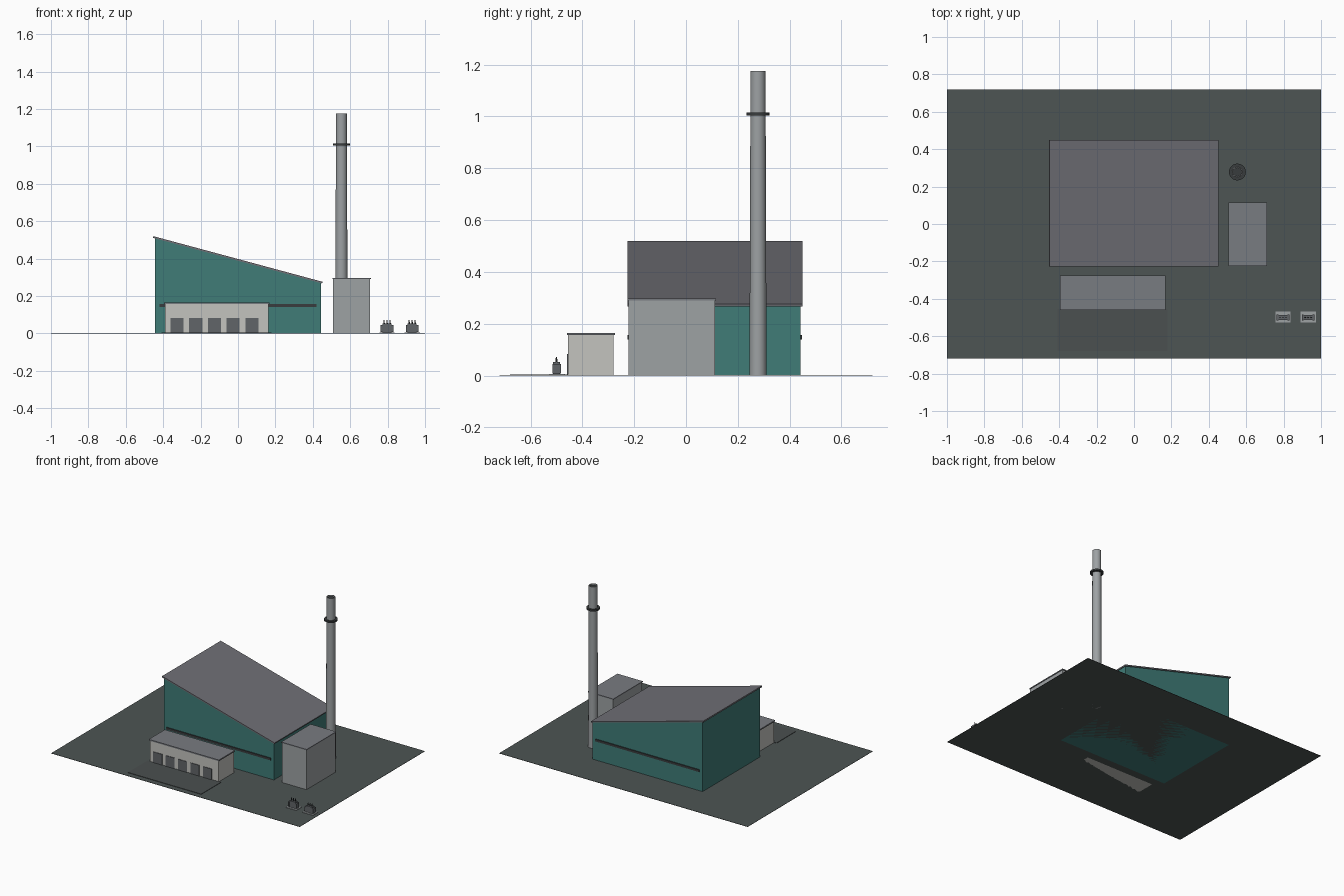
import bpy, bmesh, math

if "Cube" in bpy.data.objects:
    bpy.data.objects.remove(bpy.data.objects["Cube"], do_unlink=True)


def material(name, r, g, b):
    m = bpy.data.materials.new(name)
    m.use_nodes = True
    m.diffuse_color = (r, g, b, 1)
    m.node_tree.nodes["Principled BSDF"].inputs["Base Color"].default_value = (r, g, b, 1)
    return m


asphalt = material("asphalt", 0.075, 0.09, 0.088)
paving = material("dark paving", 0.07, 0.08, 0.08)
teal = material("teal cladding", 0.05, 0.2, 0.185)
roof_grey = material("roof grey", 0.16, 0.16, 0.18)
cap_grey = material("parapet grey", 0.19, 0.2, 0.22)
pale = material("pale wall", 0.55, 0.55, 0.52)
steel = material("steel grey", 0.34, 0.36, 0.37)
door_grey = material("door grey", 0.12, 0.13, 0.14)
trim = material("dark trim", 0.04, 0.045, 0.047)


def finish(bm, name, mat):
    bmesh.ops.recalc_face_normals(bm, faces=bm.faces)
    me = bpy.data.meshes.new(name)
    bm.to_mesh(me)
    bm.free()
    me.materials.append(mat)
    ob = bpy.data.objects.new(name, me)
    bpy.context.collection.objects.link(ob)
    return ob


def prism(name, profile, y0, y1, mat):
    """Extrude an x-z profile from y0 to y1."""
    bm = bmesh.new()
    face = bm.faces.new([bm.verts.new((x, y0, z)) for x, z in profile])
    out = bmesh.ops.extrude_face_region(bm, geom=[face])
    for v in out["geom"]:
        if isinstance(v, bmesh.types.BMVert):
            v.co.y = y1
    return finish(bm, name, mat)


def box(name, x0, x1, y0, y1, z0, z1, mat):
    return prism(name, [(x0, z0), (x1, z0), (x1, z1), (x0, z1)], y0, y1, mat)


def lathe(name, profile, x, y, mat, sides=24):
    """Spin an r-z profile about a vertical axis, closing any open ends."""
    bm = bmesh.new()
    rings = []
    for r, z in profile:
        rings.append([bm.verts.new((x + r * math.cos(math.tau * i / sides),
                                    y + r * math.sin(math.tau * i / sides), z))
                      for i in range(sides)])
    for a, b in zip(rings, rings[1:]):
        for i in range(sides):
            j = (i + 1) % sides
            bm.faces.new((a[i], a[j], b[j], b[i]))
    bm.faces.new(rings[0])
    bm.faces.new(rings[-1])
    ob = finish(bm, name, mat)
    bpy.ops.object.select_all(action="DESELECT")
    ob.select_set(True)
    bpy.context.view_layer.objects.active = ob
    bpy.ops.object.shade_smooth_by_angle(angle=math.radians(35))
    return ob


# Site
box("ground", -1, 1, -0.72, 0.72, 0, 0.002, asphalt)
box("forecourt", -0.41, 0.18, -0.68, -0.455, 0.002, 0.005, paving)

# Main hall with a single-pitch roof
prism("hall_walls", [(-0.443, 0), (0.443, 0), (0.443, 0.269), (-0.443, 0.508)],
      -0.22, 0.442, teal)
prism("hall_roof", [(-0.455, 0.511), (0.45, 0.267), (0.452, 0.276), (-0.453, 0.52)],
      -0.226, 0.449, roof_grey)
for side, y0, y1 in (("front", -0.226, -0.219), ("back", 0.441, 0.448)):
    box("hall_band_" + side, -0.42, 0.42, y0, y1, 0.14, 0.156, trim)

# Low annex with a row of doors
box("annex_walls", -0.39, 0.162, -0.455, -0.28, 0, 0.156, pale)
box("annex_roof", -0.396, 0.168, -0.46, -0.275, 0.156, 0.165, cap_grey)
for i in range(5):
    x = -0.361 + i * 0.1
    box(f"annex_door_{i + 1}", x, x + 0.07, -0.459, -0.454, 0.002, 0.083, door_grey)

# Tall plant block
box("plant_block", 0.508, 0.706, -0.221, 0.111, 0, 0.29, steel)
box("plant_block_cap", 0.505, 0.71, -0.225, 0.115, 0.29, 0.297, cap_grey)

# Chimney with an open top and a collar
SX, SY = 0.553, 0.278
lathe("chimney", [(0.033, 0), (0.029, 1.175), (0.024, 1.175), (0.024, 1.1)],
      SX, SY, steel)
lathe("chimney_flue", [(0.0235, 1.1), (0.0235, 1.165)], SX, SY, trim)
lathe("chimney_collar", [(0.045, 1.004), (0.045, 1.016)], SX, SY, trim)

# Transformers on pads
for n, x in enumerate((0.797, 0.931), 1):
    box(f"transformer_pad_{n}", x - 0.041, x + 0.041, -0.527, -0.468, 0.002, 0.006, steel)
    box(f"transformer_body_{n}", x - 0.024, x + 0.024, -0.513, -0.486, 0.006, 0.052, door_grey)
    for s in (-1, 1):
        box(f"transformer_radiator_{n}_{'left' if s > 0 else 'right'}",
            x + s * 0.029 - 0.005, x + s * 0.029 + 0.005, -0.516, -0.483, 0.008, 0.044, door_grey)
    for k in (-1, 0, 1):
        lathe(f"transformer_bushing_{n}_{k + 2}", [(0.004, 0.05), (0.0025, 0.072)],
              x + k * 0.016, -0.5, trim, 8)
